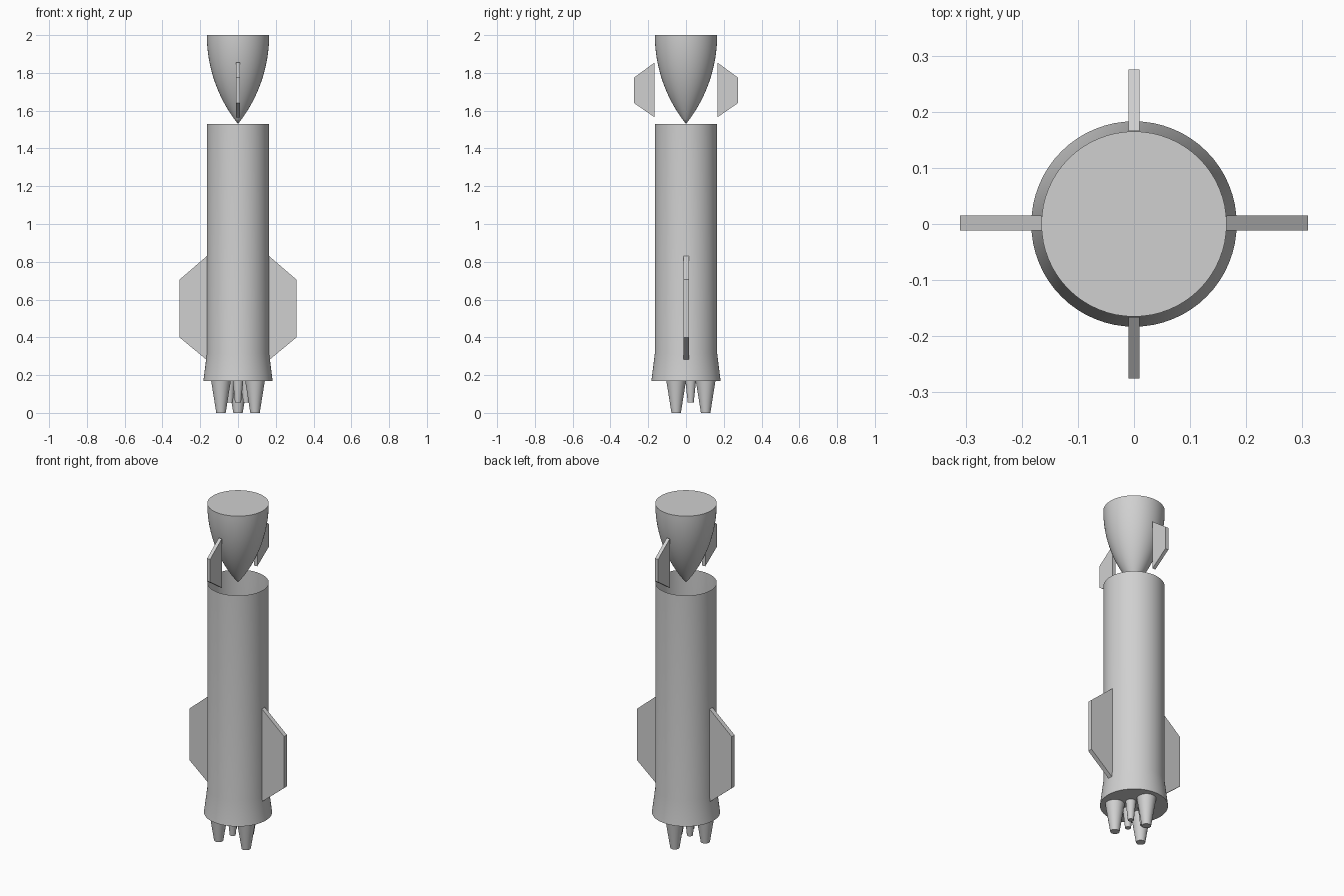
import bpy
import bmesh
import math

cube = bpy.data.objects.get("Cube")
if cube:
    bpy.data.objects.remove(cube, do_unlink=True)

GREY = (0.63, 0.63, 0.63, 1.0)
mat = bpy.data.materials.new("light grey")
mat.use_nodes = True
mat.diffuse_color = GREY
mat.node_tree.nodes["Principled BSDF"].inputs["Base Color"].default_value = GREY


def add_object(name, bm, smooth=False):
    bmesh.ops.recalc_face_normals(bm, faces=bm.faces)
    mesh = bpy.data.meshes.new(name)
    bm.to_mesh(mesh)
    bm.free()
    mesh.materials.append(mat)
    obj = bpy.data.objects.new(name, mesh)
    bpy.context.collection.objects.link(obj)
    if smooth:
        bpy.ops.object.select_all(action='DESELECT')
        obj.select_set(True)
        bpy.context.view_layer.objects.active = obj
        bpy.ops.object.shade_smooth_by_angle(angle=math.radians(30))
    return obj


def lathe(name, profile, centre=(0, 0), sides=64):
    """Spin (radius, z) points around a vertical axis."""
    bm = bmesh.new()
    verts = [bm.verts.new((r, 0, z)) for r, z in profile]
    edges = [bm.edges.new(pair) for pair in zip(verts, verts[1:])]
    bmesh.ops.spin(bm, geom=verts + edges, cent=(0, 0, 0), axis=(0, 0, 1),
                   angle=math.tau, steps=sides, use_duplicate=False)
    bmesh.ops.remove_doubles(bm, verts=bm.verts, dist=1e-5)
    obj = add_object(name, bm, True)
    obj.location = (*centre, 0)
    return obj


def fin(name, outline, thickness, angle):
    """Extrude a (distance, z) outline to a plate, turned about z."""
    bm = bmesh.new()
    face = bm.faces.new([bm.verts.new((d, -thickness / 2, z)) for d, z in outline])
    ext = bmesh.ops.extrude_face_region(bm, geom=[face])
    moved = [v for v in ext["geom"] if isinstance(v, bmesh.types.BMVert)]
    bmesh.ops.translate(bm, verts=moved, vec=(0, thickness, 0))
    obj = add_object(name, bm)
    obj.rotation_euler.z = angle
    return obj


# Open-topped tube with a flared, closed base
R = 0.165
lathe("body", [(0, 0.17), (0.183, 0.17), (R, 0.315), (R, 1.53)])

# Inverted ogive nose, point down, flat disc on top
L = 0.47
rho = (R * R + L * L) / (2 * R)
steps = 20
ogive = []
for i in range(steps + 1):
    d = L * (1 - i / steps)
    ogive.append((max(0, math.sqrt(rho * rho - d * d) + R - rho), 2 - d))
lathe("nose_cone", ogive + [(0, 2)])

# Two large fins on the body, left and right
large = [(0.165, 0.28), (0.31, 0.40), (0.31, 0.705), (0.165, 0.83)]
for side, angle in (("left", 0), ("right", math.pi)):
    obj = fin("body_fin_" + side, large, 0.027, angle)
    obj.location.y = 0.0015

# Two small fins standing clear of the nose, front and back
small = [(0.166, 1.565), (0.275, 1.64), (0.275, 1.775), (0.166, 1.855)]
for side, angle in (("back", math.pi / 2), ("front", -math.pi / 2)):
    fin("nose_fin_" + side, small, 0.02, angle)

# Three large outer nozzles and three small inner ones
for i in range(3):
    a = math.pi / 2 + i * math.tau / 3
    lathe("outer_nozzle_%d" % (i + 1),
          [(0, 0.17), (0.052, 0.17), (0.025, 0), (0, 0)],
          (0.104 * math.cos(a), 0.104 * math.sin(a)), 32)
    a += math.pi / 3
    lathe("inner_nozzle_%d" % (i + 1),
          [(0, 0.17), (0.028, 0.17), (0.016, 0.055), (0, 0.055)],
          (0.05 * math.cos(a), 0.05 * math.sin(a)), 32)
